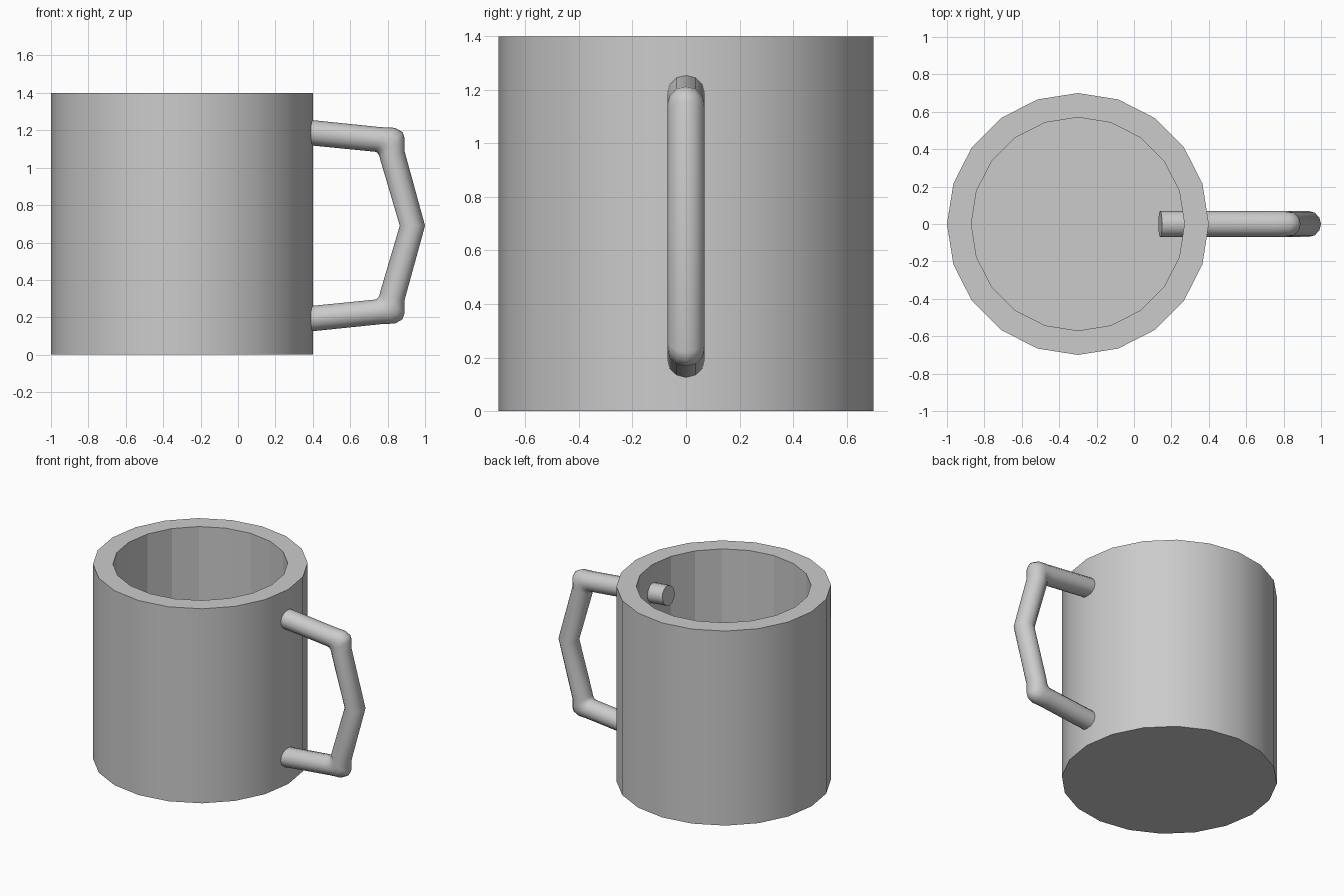
import bpy, bmesh
from math import cos, sin, pi, radians

if "Cube" in bpy.data.objects:
    bpy.data.objects.remove(bpy.data.objects["Cube"])


def loft(name, rings, smooth_angle):
    """Bridge successive vertex rings into a closed tube with capped ends."""
    bm = bmesh.new()
    loops = [[bm.verts.new(p) for p in ring] for ring in rings]
    n = len(loops[0])
    for a, b in zip(loops, loops[1:]):
        for i in range(n):
            j = (i + 1) % n
            bm.faces.new((a[i], a[j], b[j], b[i]))
    bm.faces.new(loops[0][::-1])
    bm.faces.new(loops[-1])
    bmesh.ops.recalc_face_normals(bm, faces=bm.faces)
    mesh = bpy.data.meshes.new(name)
    bm.to_mesh(mesh)
    bm.free()
    obj = bpy.data.objects.new(name, mesh)
    bpy.context.collection.objects.link(obj)
    bpy.ops.object.select_all(action='DESELECT')
    obj.select_set(True)
    bpy.context.view_layer.objects.active = obj
    bpy.ops.object.shade_smooth_by_angle(angle=radians(smooth_angle))
    return obj


# Cup: 20-sided thick-walled body, (radius, height) from base over the rim to the inner floor
CUP_X, SIDES = -0.3, 20
profile = [(0.7, 0), (0.7, 1.4), (0.57, 1.4), (0.57, 0.13)]
cup = loft("cup_body", [[(CUP_X + r * cos(2 * pi * i / SIDES), r * sin(2 * pi * i / SIDES), z)
                         for i in range(SIDES)] for r, z in profile], 30)
# inner wall stays faceted
for f in cup.data.polygons:
    if (f.center.x - CUP_X) ** 2 + f.center.y ** 2 < 0.6 ** 2:
        f.use_smooth = False

# Handle: upper half as (outer x, outer z, inner x, inner z), mirrored about its mid height
MID_Z = 0.69
upper = [(0.15, 1.28, 0.13, 1.145),
         (0.76, 1.217, 0.735, 1.085),
         (0.84, 1.213, 0.745, 1.08),
         (0.88, 1.19, 0.752, 1.07),
         (0.89, 1.16, 0.757, 1.06),
         (0.89, 1.09, 0.76, 1.045)]
lower = [(a, 2 * MID_Z - b, c, 2 * MID_Z - d) for a, b, c, d in reversed(upper)]
stations = upper + [(1.0, MID_Z, 0.865, MID_Z)] + lower


def handle_ring(ox, oz, ix, iz, n=12, half_width=0.07):
    ring = []
    for k in range(n):
        a = 2 * pi * k / n
        t = 0.5 + 0.5 * cos(a)
        ring.append((ix + (ox - ix) * t, half_width * sin(a), iz + (oz - iz) * t))
    return ring


loft("handle", [handle_ring(*s) for s in stations], 40)
